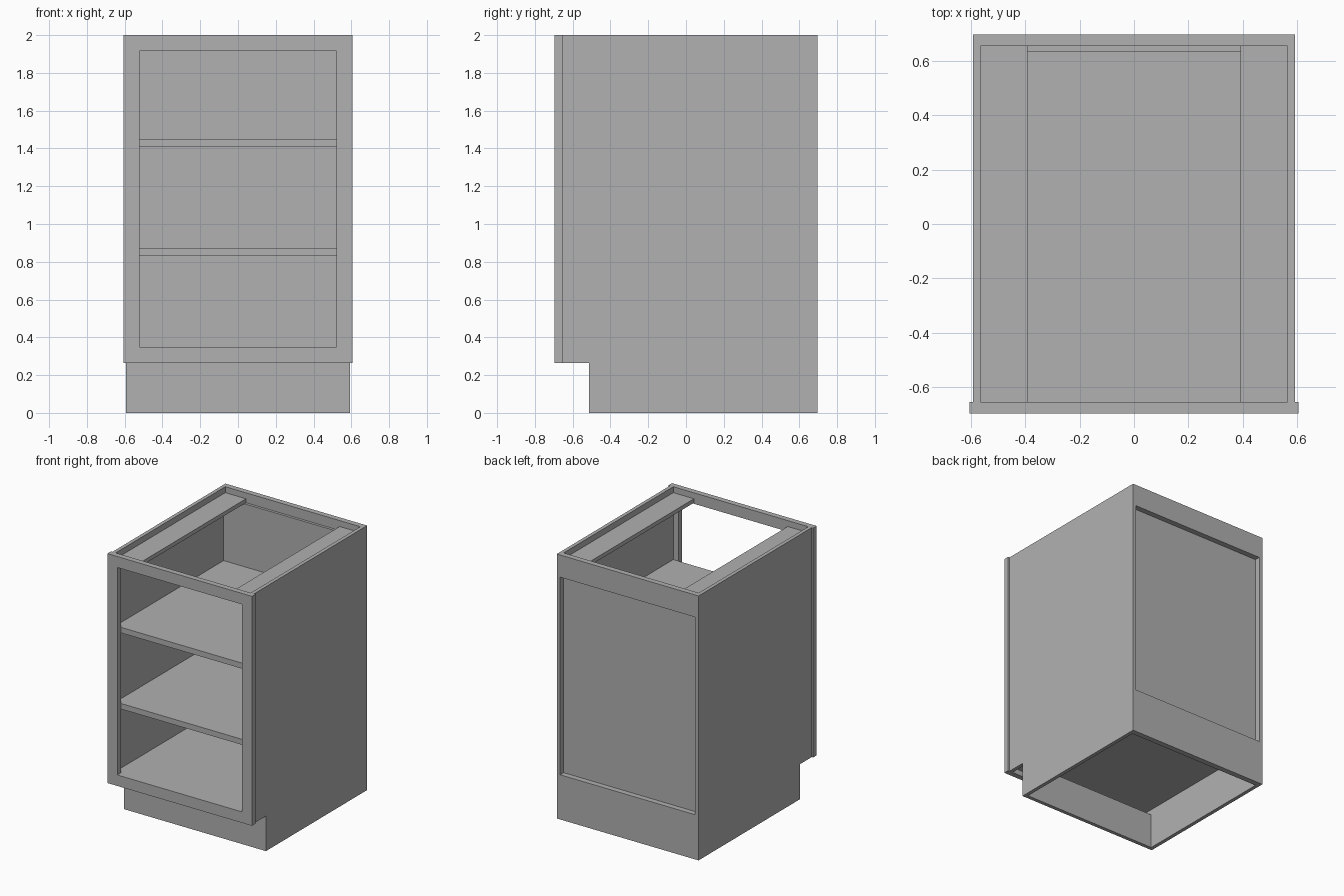
import bpy
import bmesh

cube = bpy.data.objects.get("Cube")
if cube:
    bpy.data.objects.remove(cube, do_unlink=True)

# One plain grey finish
grey = bpy.data.materials.new("plain_grey")
grey.use_nodes = True
colour = (0.44, 0.44, 0.44, 1)
grey.diffuse_color = colour
grey.node_tree.nodes["Principled BSDF"].inputs["Base Color"].default_value = colour


def finish(name, bm):
    bmesh.ops.recalc_face_normals(bm, faces=bm.faces)
    mesh = bpy.data.meshes.new(name)
    bm.to_mesh(mesh)
    bm.free()
    mesh.materials.append(grey)
    obj = bpy.data.objects.new(name, mesh)
    bpy.context.collection.objects.link(obj)
    return obj


def board(name, x, y, z):
    """Flat board spanning the given (low, high) ranges."""
    bm = bmesh.new()
    bmesh.ops.create_cube(bm, size=1)
    for v in bm.verts:
        v.co = [r[0] if c < 0 else r[1] for c, r in zip(v.co, (x, y, z))]
    return finish(name, bm)


def extrude(name, points, offset):
    """Solid made by pushing a flat outline along an offset."""
    bm = bmesh.new()
    face = bm.faces.new([bm.verts.new(p) for p in points])
    result = bmesh.ops.extrude_face_region(bm, geom=[face], use_keep_orig=True)
    moved = [g for g in result["geom"] if isinstance(g, bmesh.types.BMVert)]
    bmesh.ops.translate(bm, verts=moved, vec=offset)
    return finish(name, bm)


# Main dimensions
HEIGHT = 2.0
FRONT, BACK = -0.697, 0.697
OUT, INN = 0.593, 0.565          # side panel faces
FRAME_BACK = -0.655
RAIL_IN = 0.655                  # inner face of the back rails
PANEL_IN = 0.635
KICK_Y, KICK_Z = -0.513, 0.265
inside = (-INN, INN)

# Side panels with toe notch, and top stretchers
profile = [(FRAME_BACK, HEIGHT), (BACK, HEIGHT), (BACK, 0), (KICK_Y, 0),
           (KICK_Y, KICK_Z), (FRAME_BACK, KICK_Z)]
for name, s in (("left", 1), ("right", -1)):
    extrude(name + "_side", [(s * OUT, y, z) for y, z in profile],
            (s * (INN - OUT), 0, 0))
    board(name + "_stretcher", sorted((s * 0.392, s * INN)),
          (FRAME_BACK, RAIL_IN), (1.925, 1.955))

# Face frame: two stiles and two rails
W, OPEN = 0.605, 0.522
frame_y = (FRONT, FRAME_BACK)
board("left_stile", (OPEN, W), frame_y, (KICK_Z, HEIGHT))
board("right_stile", (-W, -OPEN), frame_y, (KICK_Z, HEIGHT))
board("top_front_rail", (-OPEN, OPEN), frame_y, (1.917, HEIGHT))
board("bottom_front_rail", (-OPEN, OPEN), frame_y, (KICK_Z, 0.348))

# Floor and shelves
for name, top in (("floor", 0.348), ("lower_shelf", 0.873), ("upper_shelf", 1.449)):
    board(name, inside, (FRAME_BACK, PANEL_IN), (top - 0.042, top))

# Toe kick
board("toe_kick", inside, (KICK_Y, KICK_Y + 0.028), (0, KICK_Z))

# Back panel set in behind the two back rails
board("back_panel", inside, (PANEL_IN, RAIL_IN), (0.306, 1.925))
board("top_back_rail", inside, (RAIL_IN, BACK), (1.832, HEIGHT))
board("bottom_back_rail", inside, (RAIL_IN, BACK), (0, 0.338))
